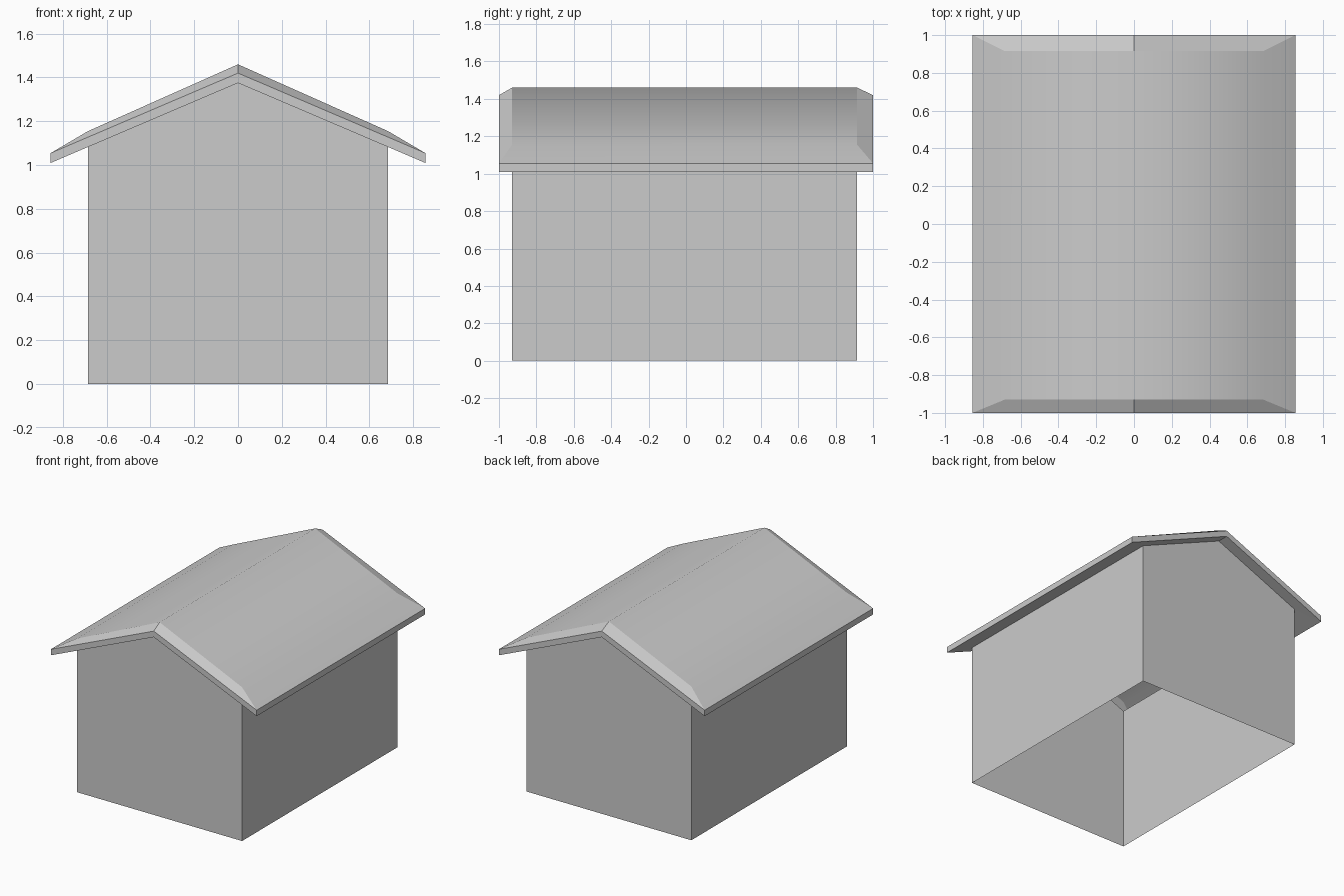
import bpy
import bmesh

if "Cube" in bpy.data.objects:
    bpy.data.objects.remove(bpy.data.objects["Cube"])

Y0, Y1 = -0.93, 0.915     # wall ends
WX, RX = 0.685, 0.855     # half widths of walls and roof


def ring(bm, x, y0, y1, eave, ridge):
    """Closed loop of six points following a gabled outline."""
    pts = [(-x, y0, eave), (0, y0, ridge), (x, y0, eave),
           (x, y1, eave), (0, y1, ridge), (-x, y1, eave)]
    return [bm.verts.new(p) for p in pts]


def bridge(bm, a, b):
    """Band of quads between two loops."""
    n = len(a)
    return [bm.faces.new((a[i], a[(i + 1) % n], b[(i + 1) % n], b[i]))
            for i in range(n)]


def finish(bm, name):
    mesh = bpy.data.meshes.new(name)
    bm.to_mesh(mesh)
    bm.free()
    obj = bpy.data.objects.new(name, mesh)
    bpy.context.collection.objects.link(obj)
    return obj


# Walls: thin shell, open at the bottom and into the roof
wall_top = (WX, Y0, Y1, 1.083, 1.375)
bm = bmesh.new()
bridge(bm, ring(bm, WX, Y0, Y1, 0, 0), ring(bm, *wall_top))
finish(bm, "walls")

# Roof: hollow shell with soffit, fascia, bevelled rim and two slopes
bm = bmesh.new()
inner = ring(bm, *wall_top)
lower = ring(bm, RX, -1, 1, 1.01, 1.375)
upper = ring(bm, RX, -1, 1, 1.055, 1.42)
crown = ring(bm, WX, Y0, Y1, 1.155, 1.46)
bridge(bm, inner, lower)
bridge(bm, lower, upper)
rim = bridge(bm, upper, crown)
slopes = [bm.faces.new((crown[0], crown[1], crown[4], crown[5])),
          bm.faces.new((crown[1], crown[2], crown[3], crown[4]))]

# Smooth shading runs across the slopes and side rims only
soft = set(slopes + [rim[2], rim[5]])
for f in bm.faces:
    f.smooth = f in soft
for e in bm.edges:
    e.smooth = all(f in soft for f in e.link_faces)
finish(bm, "roof")
